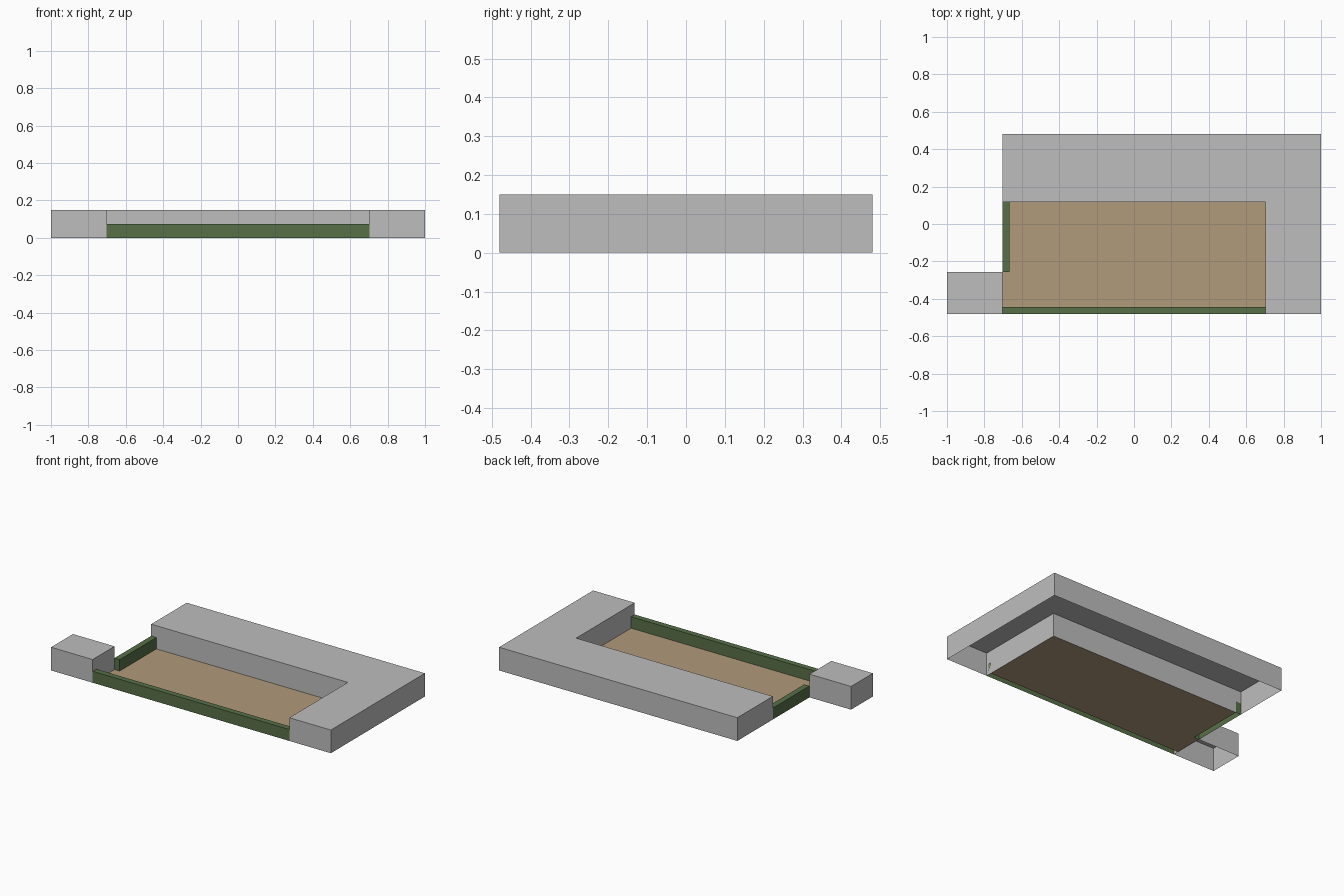
import bpy, bmesh

if "Cube" in bpy.data.objects:
    bpy.data.objects.remove(bpy.data.objects["Cube"])

W, H = 0.703, 0.15           # courtyard half width, building height
FRONT, BACK = -0.48, 0.48
YARD_BACK = 0.118            # courtyard back edge
GATE = -0.257                # back edge of the side opening
HEDGE_H, HEDGE_T = 0.074, 0.037


def material(name, rgb):
    m = bpy.data.materials.new(name)
    m.diffuse_color = (*rgb, 1)
    m.use_nodes = True
    m.node_tree.nodes["Principled BSDF"].inputs["Base Color"].default_value = m.diffuse_color
    return m


grey = material("wall_grey", (0.515, 0.515, 0.515))
green = material("hedge_green", (0.096, 0.162, 0.065))
tan = material("ground_tan", (0.434, 0.328, 0.195))


def prism(name, outline, height, mat):
    """Flat outline raised into walls and a roof, left open underneath."""
    bm = bmesh.new()
    roof = bm.faces.new([bm.verts.new((x, y, height)) for x, y in outline])
    if height > 0:
        n = len(outline)
        base = [bm.verts.new((x, y, 0)) for x, y in outline]
        top = list(roof.verts)
        for i in range(n):
            j = (i + 1) % n
            bm.faces.new((base[i], base[j], top[j], top[i]))
    me = bpy.data.meshes.new(name)
    bm.to_mesh(me)
    bm.free()
    me.materials.append(mat)
    ob = bpy.data.objects.new(name, me)
    bpy.context.collection.objects.link(ob)


def rect(x0, y0, x1, y1):
    return [(x0, y0), (x1, y0), (x1, y1), (x0, y1)]


# L-shaped main building
prism("main_building", [(W, FRONT), (1, FRONT), (1, BACK), (-W, BACK),
                        (-W, YARD_BACK), (W, YARD_BACK)], H, grey)
# Small detached building
prism("small_building", rect(-1, FRONT, -W, GATE), H, grey)
# Low hedges on the open sides
prism("front_hedge", rect(-W, FRONT, W, FRONT + HEDGE_T), HEDGE_H, green)
prism("side_hedge", rect(-W, GATE, -W + HEDGE_T, YARD_BACK), HEDGE_H, green)
# Courtyard ground, notched around the side hedge
prism("courtyard_ground", [(-W, FRONT + HEDGE_T), (W, FRONT + HEDGE_T),
                           (W, YARD_BACK), (-W + HEDGE_T, YARD_BACK),
                           (-W + HEDGE_T, GATE), (-W, GATE)], 0, tan)
